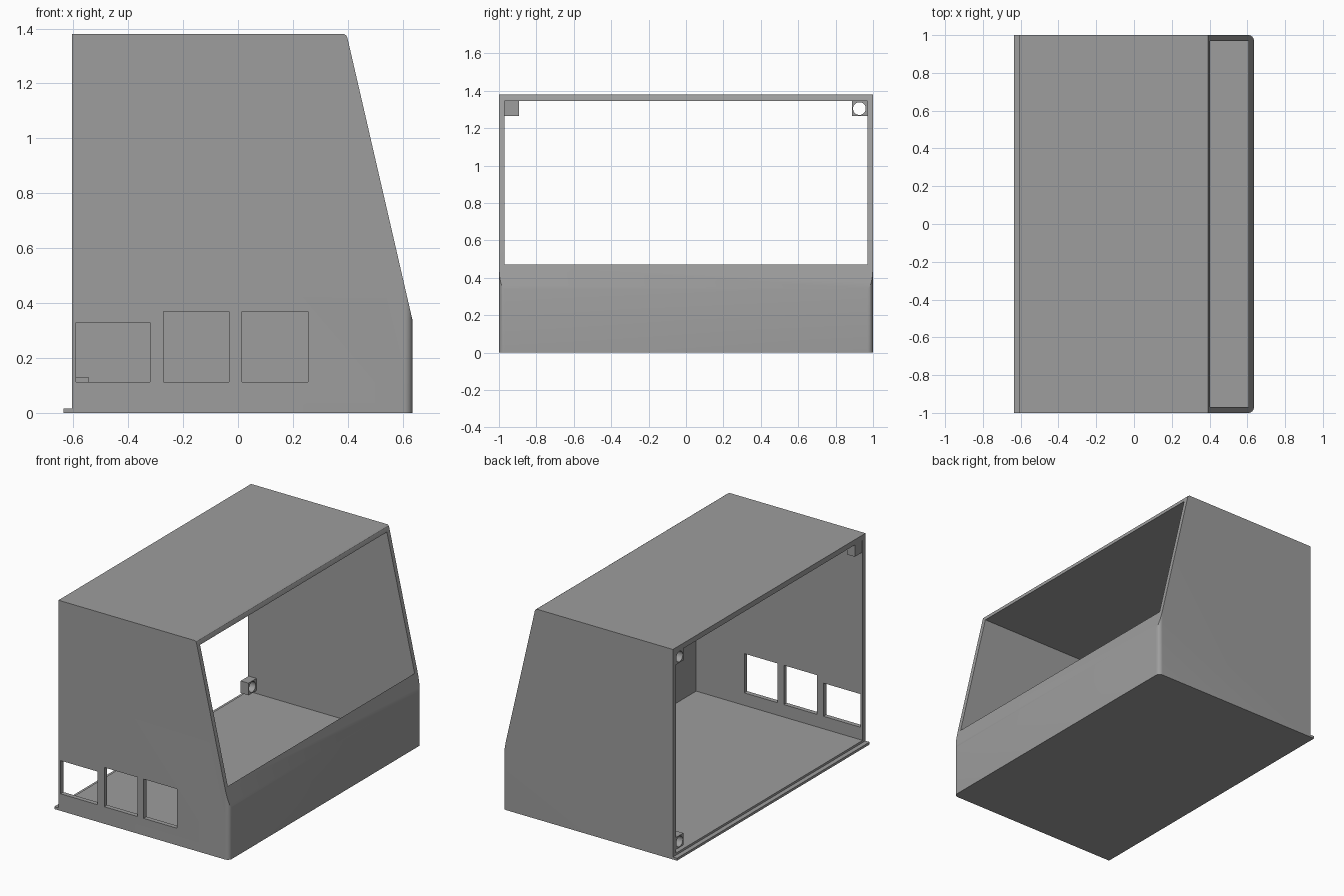
import bpy, bmesh, math
from mathutils import Vector

if "Cube" in bpy.data.objects:
    bpy.data.objects.remove(bpy.data.objects["Cube"])

gray = bpy.data.materials.new("plain gray")
gray.diffuse_color = (0.34, 0.34, 0.34, 1)
gray.use_nodes = True
gray.node_tree.nodes["Principled BSDF"].inputs["Base Color"].default_value = gray.diffuse_color


def finish(name, bm):
    bmesh.ops.recalc_face_normals(bm, faces=bm.faces)
    mesh = bpy.data.meshes.new(name)
    bm.to_mesh(mesh)
    bm.free()
    obj = bpy.data.objects.new(name, mesh)
    bpy.context.collection.objects.link(obj)
    mesh.materials.append(gray)
    return obj


def box(name, x, y, z):
    bm = bmesh.new()
    bmesh.ops.create_cube(bm, size=1)
    for v in bm.verts:
        v.co = [lo + (c + 0.5) * (hi - lo) for c, (lo, hi) in zip(v.co, (x, y, z))]
    return finish(name, bm)


def rod(name, x, y, z, radius):
    bm = bmesh.new()
    bmesh.ops.create_cone(bm, cap_ends=True, segments=32, radius1=radius, radius2=radius, depth=0.3)
    for v in bm.verts:
        v.co = (x + v.co.z, y + v.co.x, z + v.co.y)
    return finish(name, bm)


def cut(obj, cutter):
    mod = obj.modifiers.new("cut", 'BOOLEAN')
    mod.operation, mod.solver, mod.object = 'DIFFERENCE', 'EXACT', cutter
    bpy.context.view_layer.objects.active = obj
    bpy.ops.object.modifier_apply(modifier=mod.name)
    bpy.data.objects.remove(cutter, do_unlink=True)


# Solid block with two rounded upright edges at the sloped side
BACK, FRONT, TOP, WALL, R = -0.605, 0.635, 1.38, 0.03, 0.03
outline = [(BACK, -1), (BACK, 1)]
for sign, steps in ((1, range(8, -1, -1)), (-1, range(9))):
    for i in steps:
        a = math.radians(90 * i / 8)
        outline.append((FRONT - R + R * math.cos(a), sign * (1 - R + R * math.sin(a))))
bm = bmesh.new()
base = bm.faces.new([bm.verts.new((x, y, 0)) for x, y in outline])
ext = bmesh.ops.extrude_face_region(bm, geom=[base])["geom"]
bmesh.ops.translate(bm, vec=(0, 0, TOP), verts=[g for g in ext if isinstance(g, bmesh.types.BMVert)])

# Slice off the slope and soften its top edge
slices = [((0.635, 0.34), (0.399, 1.364)), ((0.399, 1.364), (0.395, 1.374)), ((0.395, 1.374), (0.386, TOP))]
for (x1, z1), (x2, z2) in slices:
    bmesh.ops.bisect_plane(bm, geom=bm.verts[:] + bm.edges[:] + bm.faces[:], dist=1e-6,
                           plane_co=(x1, 0, z1), plane_no=Vector((z2 - z1, 0, x1 - x2)).normalized(),
                           clear_outer=True)
    bmesh.ops.holes_fill(bm, edges=[e for e in bm.edges if e.is_boundary], sides=0)
housing = finish("housing", bm)

# Hollow interior, open at the back and through the slope
cut(housing, box("cavity", (BACK - 0.2, FRONT - WALL), (-1 + WALL, 1 - WALL), (WALL, TOP - 0.035)))

# Three windows in the side wall
for x0, x1, top in ((-0.59, -0.32, 0.33), (-0.272, -0.032, 0.37), (0.015, 0.255, 0.37)):
    cut(housing, box("window", (x0, x1), (-1.1, -0.9), (0.112, top)))

# Rear lip along the floor
box("rear_lip", (-0.635, BACK), (-1, 1), (0, 0.016))

# Drilled mounting blocks in the rear corners
for name, y, z, r in (("top_right_mount", -0.933, 1.305, 0.028),
                      ("top_left_mount", 0.927, 1.305, 0.034),
                      ("bottom_left_mount", 0.927, 0.09, 0.034)):
    ys = (-0.97, -0.893) if y < 0 else (0.887, 0.97)
    mount = box(name, (BACK + 0.003, -0.545), ys, (z - 0.04, z + 0.04))
    cut(mount, rod("drill", -0.57, y, z, r))

# Smooth only the rounded corners
for obj in bpy.context.scene.objects:
    obj.select_set(True)
bpy.context.view_layer.objects.active = housing
bpy.ops.object.shade_smooth_by_angle(angle=math.radians(30))
